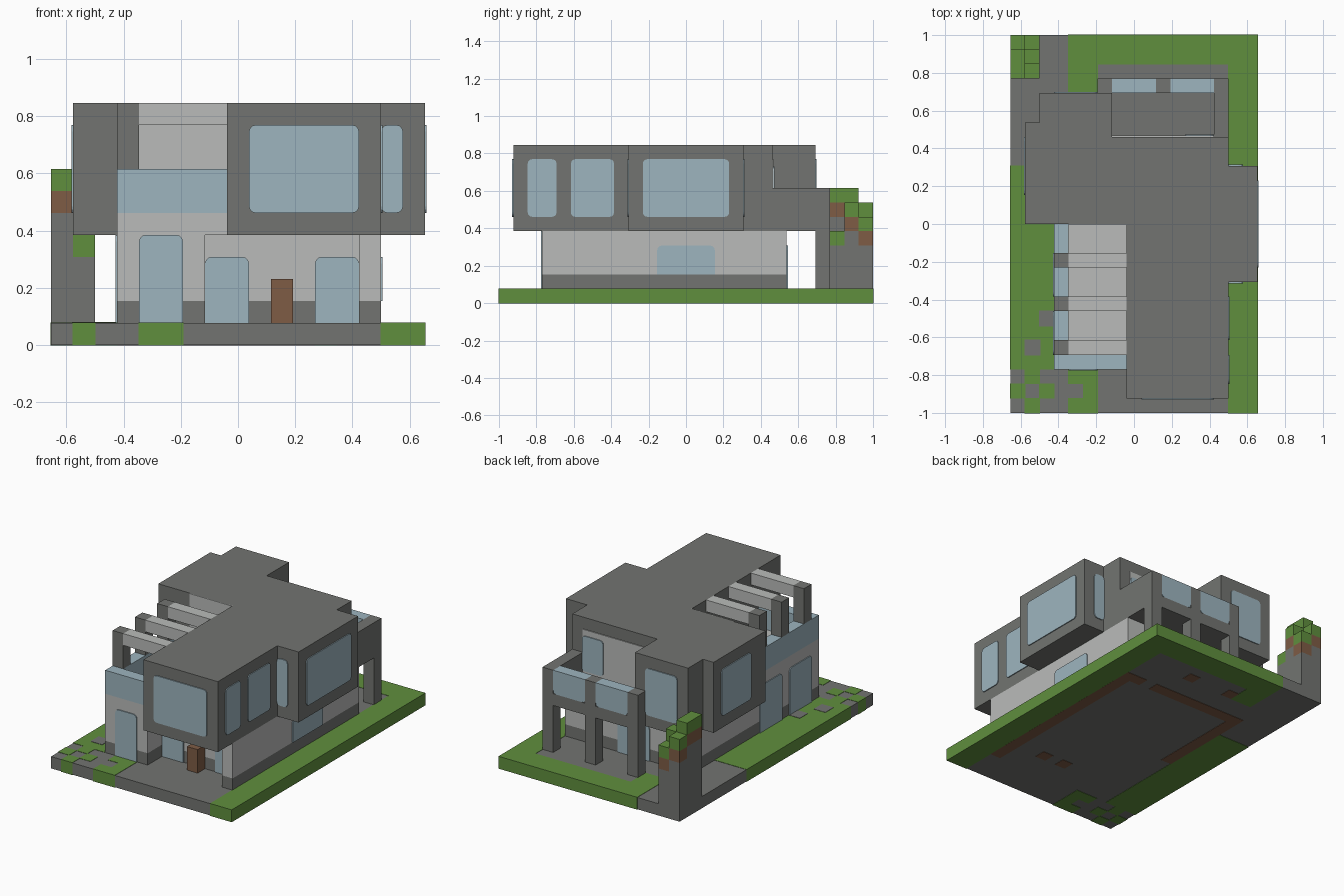
import bpy, bmesh
from mathutils import Vector

if "Cube" in bpy.data.objects:
    bpy.data.objects.remove(bpy.data.objects["Cube"])

U = 1 / 13            # building module
T = 0.006             # plate thickness


def material(name, r, g, b):
    m = bpy.data.materials.new(name)
    m.use_nodes = True
    m.diffuse_color = (r, g, b, 1)
    bsdf = m.node_tree.nodes["Principled BSDF"]
    bsdf.inputs["Base Color"].default_value = (r, g, b, 1)
    bsdf.inputs["Roughness"].default_value = 0.9
    return m


CONCRETE = material("grey concrete", .17, .175, .165)
PLASTER = material("pale plaster", .49, .5, .49)
GLASS = material("blue glass", .34, .46, .52)
GRASS = material("grass green", .117, .275, .048)
EARTH = material("earth brown", .21, .107, .06)


def to_world(p):
    return Vector(((p[0] - 8.5) * U, (p[1] - 13) * U, p[2] * U))


def box(name, mat, lo, hi, grow=0.0, round_axis=None, round_ends="both"):
    """Box between two module corners; corners around one axis can be rounded."""
    a, b = to_world(lo), to_world(hi)
    a -= Vector((grow,) * 3)
    b += Vector((grow,) * 3)
    mid, size = (a + b) / 2, b - a
    bm = bmesh.new()
    bmesh.ops.create_cube(bm, size=1)
    for v in bm.verts:
        v.co = Vector(c * s for c, s in zip(v.co, size))
    if round_axis is not None:
        edges = []
        for e in bm.edges:
            d = e.verts[0].co - e.verts[1].co
            z = e.verts[0].co.z
            along = max(range(3), key=lambda k: abs(d[k])) == round_axis
            wanted = round_ends == "both" or (z > 0) == (round_ends == "top")
            if along and wanted:
                edges.append(e)
        bmesh.ops.bevel(bm, geom=edges, offset=0.3 * U, segments=3,
                        profile=0.5, affect='EDGES')
    mesh = bpy.data.meshes.new(name)
    bm.to_mesh(mesh)
    bm.free()
    mesh.materials.append(mat)
    ob = bpy.data.objects.new(name, mesh)
    ob.location = mid
    bpy.context.collection.objects.link(ob)
    return ob


def window(name, side, plane, u0, u1, z0, z1, ends="both"):
    """Thin glass plate on a wall; side is front, back, left or right."""
    axis = 1 if side in ("front", "back") else 0
    out = T / U * (1 if side in ("back", "left") else -1)
    p0, p1 = sorted((plane, plane + out))
    if axis == 1:
        lo, hi = (u0, p0, z0), (u1, p1, z1)
    else:
        lo, hi = (p0, u0, z0), (p1, u1, z1)
    box(name, GLASS, lo, hi, round_axis=axis, round_ends=ends)


# Ground slab with lawn patches set over it
box("ground_slab", CONCRETE, (0, 0, 0), (17, 26, 1))
lawns = [(15, 0, 17, 26), (4, 24, 15, 26), (4, 22, 6, 24), (0, 3, 3, 17),
         (1, 2, 2, 3), (0, 1, 1, 2), (1, 0, 2, 1), (2, 1, 3, 2),
         (4, 0, 6, 1), (5, 1, 6, 2), (4, 2, 6, 3)]
for x0, y0, x1, y1 in lawns:
    box("lawn", GRASS, (x0, y0, 0), (x1, y1, 1), grow=0.002)
for x, y in [(2, 6), (1, 4)]:
    box("stepping_stone", CONCRETE, (x, y, 0.9), (x + 1, y + 1, 1), grow=0.004)

# Earth footings on the underside
footings = [(14, 3, 15, 20), (13, 19, 14, 20), (3, 19, 12, 20), (3, 11, 4, 19),
            (10, 22, 11, 23), (6, 22, 7, 23), (11, 5, 12, 6), (9, 5, 10, 6)]
for x0, y0, x1, y1 in footings:
    box("footing", EARTH, (x0, y0, -0.03), (x1, y1, 0.1))

# Ground floor: plaster walls on a concrete plinth, with an entrance recess
for name, x0, y0, x1, y1 in [("ground_floor", 3, 5, 15, 20),
                             ("left_room", 3, 3, 7, 5),
                             ("entrance_pier", 14, 3, 15, 5)]:
    box(name + "_plinth", CONCRETE, (x0, y0, 1), (x1, y1, 2))
    box(name + "_wall", PLASTER, (x0, y0, 2), (x1, y1, 5))
box("front_door", EARTH, (10, 4, 1), (11, 5, 3))

window("left_room_window", "front", 3, 4, 6, 1, 5, "top")
window("entrance_window", "front", 5, 7, 9, 1, 4, "top")
window("entrance_window", "front", 5, 12, 14, 1, 4, "top")
window("terrace_side_window", "right", 3, 4, 7, 1, 5, "top")
window("terrace_side_window", "right", 3, 8, 11, 1, 5, "top")
window("kitchen_window", "left", 15, 11, 15, 2, 4, "top")
window("garden_door", "back", 20, 12, 13, 1, 4, "top")
window("garden_window", "back", 20, 7, 10, 1, 4, "top")

# Upper floor volumes
for name, x0, y0, x1, y1 in [("upper_main", 1, 13, 15, 19),
                             ("upper_end", 1, 19, 7, 20),
                             ("upper_rear", 2, 20, 7, 22),
                             ("upper_front_wing", 8, 1, 15, 13),
                             ("upper_side_bay", 15, 9, 17, 17)]:
    box(name, CONCRETE, (x0, y0, 5), (x1, y1, 11))

window("wing_front_window", "front", 1, 9, 14, 6, 10)
window("wing_side_window", "left", 15, 2, 4, 6, 10)
window("wing_side_window", "left", 15, 5, 8, 6, 10)
window("bay_window", "left", 17, 10, 16, 6, 10)
window("bay_front_window", "front", 9, 15, 16, 6, 10)
window("bay_back_window", "back", 17, 15, 16, 6, 10)
window("main_end_window", "right", 1, 15, 19, 6, 10)
window("rear_window", "back", 22, 3, 6, 6, 10)

# Side terrace with glass parapet and pergola
box("terrace_floor", PLASTER, (3, 3, 5), (8, 13, 6))
box("terrace_front_glass", GLASS, (3, 3, 6), (8, 4, 8))
box("terrace_side_glass", GLASS, (3, 4, 6), (4, 13, 8))
box("terrace_back_wall", PLASTER, (4, 13 - T / U, 6), (8, 13, 11))
for y in (4, 7, 10):
    box("pergola_post", CONCRETE, (3, y, 8), (4, y + 1, 11))
    box("pergola_beam", PLASTER, (4, y, 10), (8, y + 1, 11))

# Rear balcony on three posts
box("balcony_floor", CONCRETE, (7, 19, 5), (15, 22, 6))
box("balcony_edge_beam", CONCRETE, (6, 22, 5), (15, 23, 6))
box("balcony_side_wall", CONCRETE, (14, 19, 6), (15, 22, 8))
box("balcony_back_wall", PLASTER, (7, 19, 6), (14, 19 + T / U, 10))
window("balcony_window", "back", 19 + T / U, 12, 14, 6.5, 9.5)
for x in (6, 10, 14):
    box("balcony_post", CONCRETE, (x, 22, 1), (x + 1, 23, 5))
    box("balcony_rail_post", CONCRETE, (x, 22, 6), (x + 1, 23, 8))
for x in (7, 11):
    box("balcony_rail_core", CONCRETE, (x, 22.05, 6), (x + 3, 22.95, 7))
    box("balcony_glass", GLASS, (x, 22, 6), (x + 3, 23, 8),
        round_axis=1, round_ends="bottom")

# Stepped planter tower: concrete, then soil, then grass on top
planter = [(0, 23, 8, 1), (0, 24, 8, 1), (0, 25, 7, 1),
           (1, 23, 5, 0), (1, 24, 7, 1), (1, 25, 6, 1)]
for x, y, top, soil in planter:
    box("planter_column", CONCRETE, (x, y, 1), (x + 1, y + 1, top - 1 - soil))
    if soil:
        box("planter_soil", EARTH, (x, y, top - 2), (x + 1, y + 1, top - 1))
    box("planter_grass", GRASS, (x, y, top - 1), (x + 1, y + 1, top))
